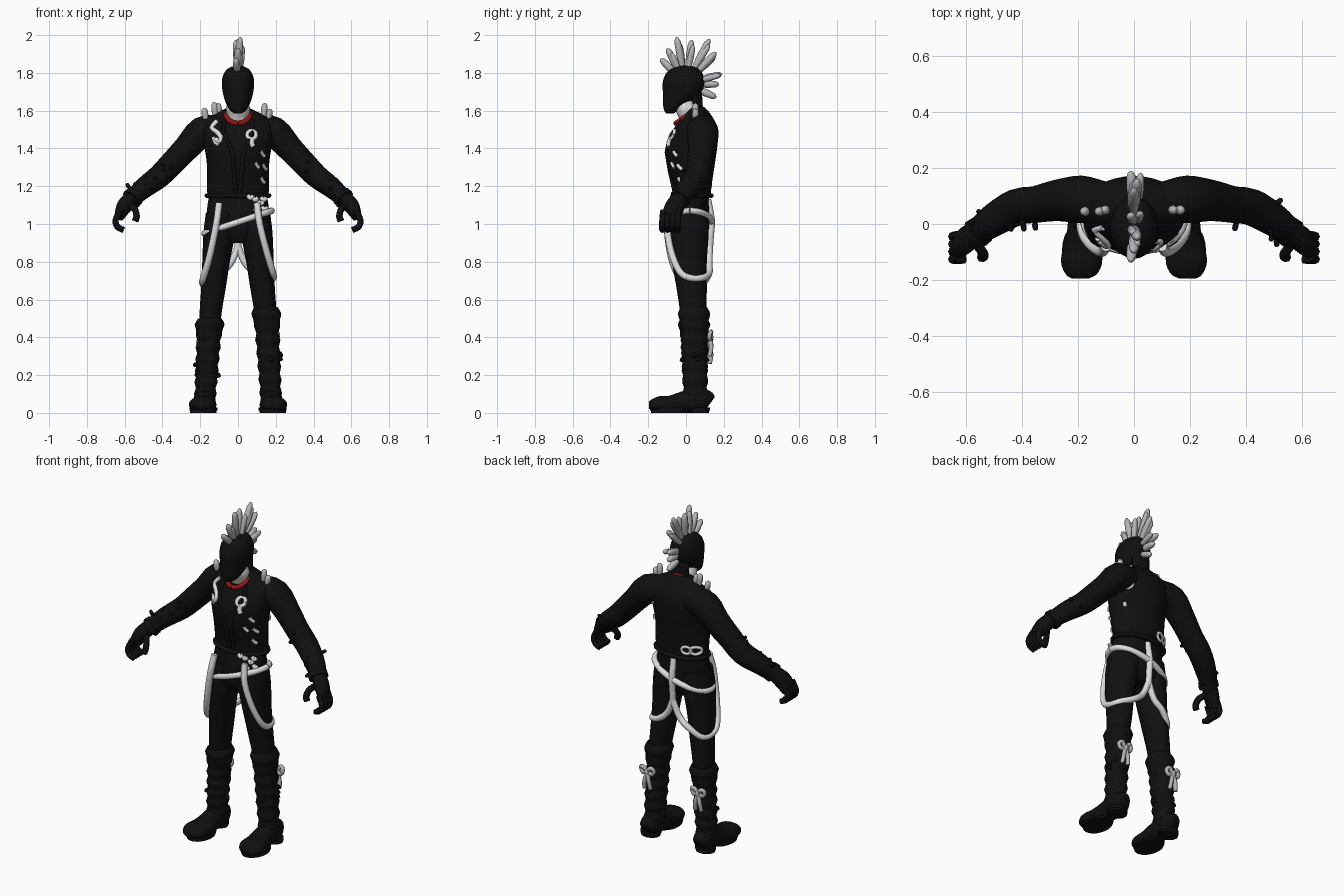
import bpy, bmesh, math, random
from mathutils import Vector
from mathutils.bvhtree import BVHTree

random.seed(4)
if "Cube" in bpy.data.objects:
    bpy.data.objects.remove(bpy.data.objects["Cube"])


def material(name, r, g, b):
    m = bpy.data.materials.new(name)
    m.use_nodes = True
    m.diffuse_color = (r, g, b, 1)
    bsdf = next(n for n in m.node_tree.nodes if n.type == "BSDF_PRINCIPLED")
    bsdf.inputs["Base Color"].default_value = (r, g, b, 1)
    bsdf.inputs["Roughness"].default_value = 0.8
    return m


BLACK = material("black cloth", 0.005, 0.005, 0.005)
WHITE = material("white strap", 0.72, 0.73, 0.73)
GREY = material("grey spike", 0.45, 0.46, 0.47)
RED = material("dark red", 0.3, 0.008, 0.008)


def smooth_path(rings, steps):
    """Catmull-Rom through (x, y, z, ru, rv) rows."""
    p = [Vector(r) for r in rings]
    p = [p[0] * 2 - p[1]] + p + [p[-1] * 2 - p[-2]]
    out = []
    for i in range(1, len(p) - 2):
        a, b, c, d = p[i - 1:i + 3]
        for k in range(steps):
            t = k / steps
            out.append((b * 2 + (c - a) * t + (a * 2 - b * 5 + c * 4 - d) * t * t
                        + (b * 3 - a - c * 3 + d) * t ** 3) * 0.5)
    return out + [p[-2]]


def sweep(name, rings, mat, segs=12, steps=3, side=1, upright=False, floor=False):
    """Skin elliptical rings along a path; side=-1 mirrors in x."""
    rows = [tuple(r) if len(r) == 5 else tuple(r) + (r[3],) for r in rings]
    rows = smooth_path(rows, steps)
    mid = [Vector(r[:3]) for r in rows]
    bm = bmesh.new()
    loops, u = [], Vector((1, 0, 0))
    for i, r in enumerate(rows):
        t = (mid[min(i + 1, len(mid) - 1)] - mid[max(i - 1, 0)]).normalized()
        if upright:
            t = Vector((0, 0, 1))
        if abs(u.dot(t)) > 0.99:
            u = Vector((0, 1, 0))
        u = (u - t * u.dot(t)).normalized()
        v = t.cross(u)
        ring = []
        for k in range(segs):
            a = math.tau * k / segs
            co = mid[i] + u * (max(r[3], 0.001) * math.cos(a)) + v * (max(r[4], 0.001) * math.sin(a))
            ring.append(bm.verts.new((co.x * side, co.y, max(co.z, 0) if floor else co.z)))
        loops.append(ring)
    for a, b in zip(loops, loops[1:]):
        for k in range(segs):
            bm.faces.new((a[k], a[k - 1], b[k - 1], b[k]))
    bm.faces.new(loops[0])
    bm.faces.new(loops[-1])
    bmesh.ops.recalc_face_normals(bm, faces=bm.faces)
    me = bpy.data.meshes.new(name)
    bm.to_mesh(me)
    bm.free()
    me.materials.append(mat)
    me.polygons.foreach_set("use_smooth", [True] * len(me.polygons))
    me.set_sharp_from_angle(angle=math.radians(50))
    ob = bpy.data.objects.new(name, me)
    bpy.context.collection.objects.link(ob)
    return ob


def tube(name, pts, r, mat, **kw):
    return sweep(name, [tuple(p) + (r,) for p in pts], mat, **kw)


def spike(name, base, tip, r, mat, segs=8):
    """Blunt, slightly swollen spike."""
    a, b = Vector(base), Vector(tip)
    rows = [tuple(a.lerp(b, f)) + (r * w,) for f, w in
            ((0, 0.7), (0.5, 1), (0.85, 0.85), (0.96, 0.5), (1, 0.1))]
    return sweep(name, rows, mat, segs=segs, steps=1)


def loop_points(cx, cz, rx, rz, n=10):
    return [(cx + rx * math.cos(math.tau * k / n), cz + rz * math.sin(math.tau * k / n))
            for k in range(n + 1)]


# Head and neck
sweep("head", [(0, -.085, 1.585, .02), (0, -.075, 1.605, .045, .042), (0, -.047, 1.645, .066, .075),
               (0, -.022, 1.69, .079, .1), (0, -.012, 1.745, .086, .112), (0, -.01, 1.79, .078, .1),
               (0, -.005, 1.822, .055, .073), (0, 0, 1.84, .015, .02)], BLACK, segs=24, upright=True)
sweep("neck", [(0, .04, 1.5, .055), (0, .018, 1.56, .055), (0, .002, 1.61, .064, .06),
               (0, -.005, 1.65, .05)], WHITE, segs=20, upright=True)
sweep("nape", [(0, .06, 1.56, .055, .03), (0, .055, 1.7, .06, .03)], BLACK, upright=True)
tube("red_collar", [(.064 * math.sin(a), .012 - .066 * math.cos(a), 1.578 - .045 * math.cos(a))
                    for a in [math.tau * k / 16 for k in range(17)]], .013, RED, steps=1)

# Mohawk fan
tips = [(-.135, 1.875), (-.1, 1.93), (-.05, 1.99), (.03, 1.975), (.125, 1.98),
        (.16, 1.91), (.19, 1.795), (.175, 1.74), (.16, 1.67)]
for i, (y, z) in enumerate(tips):
    x = .012 * (i % 3 - 1)
    spike("mohawk_spike", (0, y * .3, 1.74 + (z - 1.74) * .3), (x, y, z), .02, GREY)
    if 0 < i < 7:
        spike("mohawk_side_spike", (-x, y * .3, 1.74 + (z - 1.74) * .3),
              (.012 - x, y * .9 + .012, 1.74 + (z - 1.74) * .88), .017, GREY)

# Jacket, hem and lapels
jacket = sweep("jacket", [(0, .035, 1.14, .16, .095), (0, .035, 1.2, .165, .1), (0, .028, 1.32, .165, .125),
                          (0, .032, 1.42, .18, .135), (0, .052, 1.5, .19, .118), (0, .062, 1.555, .175, .085),
                          (0, .058, 1.595, .1, .062), (0, .05, 1.62, .05, .045)],
               BLACK, segs=32, upright=True)
tube("jacket_hem", [(.165 * math.cos(a), .035 + .1 * math.sin(a), 1.15)
                    for a in [math.tau * k / 20 for k in range(21)]], .012, BLACK, steps=1)
surface = BVHTree.FromPolygons([v.co.copy() for v in jacket.data.vertices],
                               [tuple(p.vertices) for p in jacket.data.polygons])


def on_jacket(x, z, facing):
    hit = surface.ray_cast(Vector((x, facing, z)), Vector((0, -facing, 0)))[0]
    return hit if hit else Vector((x, .035, z))


def patch(name, pts, r=.009, facing=-1, mat=WHITE):
    tube(name, [on_jacket(x, z, facing) for x, z in pts], r, mat, segs=8, steps=2)


for s in (-1, 1):
    patch("lapel", [(s * .07, 1.55), (s * .075, 1.48), (s * .03, 1.38), (s * .012, 1.17)], .011, mat=BLACK)

# Painted motifs on the jacket
patch("chest_curl", [(-.11, 1.545), (-.14, 1.51), (-.115, 1.49), (-.09, 1.46), (-.1, 1.435), (-.12, 1.45)], .013)
patch("chest_curl_end", [(-.13, 1.46), (-.12, 1.43), (-.1, 1.42)], .01)
patch("chest_ring", loop_points(.072, 1.472, .024, .022), .011)
patch("chest_stem", [(.075, 1.45), (.072, 1.43), (.08, 1.41)], .014)
for x, z in ((.13, 1.37), (.14, 1.3), (.13, 1.23), (.1, 1.31)):
    patch("chest_badge", [(x - .008, z + .015), (x, z), (x + .01, z - .012)], .01)
for z in (1.5, 1.45):
    patch("back_upper_ring", loop_points(.145, z, .022, .024), .009, 1)
patch("back_badge", [(.145, 1.345), (.14, 1.32)], .011, 1)
for x in (-.13, -.085):
    patch("back_lower_ring", loop_points(x, 1.2, .025, .022), .009, 1)

# Shoulder spikes
for x, y, z, h in ((-.17, .045, 1.55, .065), (-.12, .045, 1.57, .075), (-.1, .05, 1.57, .07),
                   (.135, .05, 1.56, .08), (.16, .05, 1.55, .06)):
    spike("shoulder_spike", (x, y, z), (x * 1.06, y, z + h), .018, GREY)

# Hips
sweep("hips", [(0, .02, .9, .08, .07), (0, .02, .96, .15, .1), (0, .022, 1.06, .165, .1),
               (0, .03, 1.17, .15, .09)], BLACK, segs=28, upright=True)

for s in (-1, 1):
    # Arms and hands
    arm = [(.1, .08, 1.5, .07, .08), (.19, .088, 1.487, .085, .082), (.27, .085, 1.405, .075, .07),
           (.35, .07, 1.32, .066), (.42, .06, 1.25, .066, .062), (.5, .015, 1.19, .06, .055),
           (.57, -.035, 1.125, .046, .044)]
    sweep("arm", arm, BLACK, segs=18, side=s)
    for row in arm[3:6]:
        for k in range(4):
            d = Vector((random.uniform(-.3, .6), random.uniform(-1, 1), random.uniform(-.2, 1))).normalized()
            c = Vector(row[:3]) + Vector((random.uniform(0, .06), -.02, -.04))
            a, b = c + d * .04, c + d * .078
            spike("sleeve_stud", (a.x * s, a.y, a.z), (b.x * s, b.y, b.z), .011, BLACK, 6)
    sweep("cuff", [(.545, -.02, 1.15, .054), (.565, -.035, 1.13, .056)], BLACK, side=s)
    sweep("palm", [(.57, -.035, 1.13, .042, .045), (.605, -.06, 1.09, .04, .052),
                   (.63, -.08, 1.04, .025, .05)], BLACK, side=s)
    for k in range(4):
        y = -.04 - .027 * k
        tube("finger", [(.625, y, 1.07), (.648, y - .004, 1.02), (.638, y - .006, .985), (.605, y - .004, .968)],
             .0165, BLACK, segs=8, side=s)
    tube("thumb", [(.575, -.06, 1.1), (.545, -.095, 1.075), (.537, -.115, 1.04), (.545, -.118, 1.015)],
         .018, BLACK, segs=8, side=s)

    # Trouser legs
    sweep("trouser_leg", [(.08, .018, 1.06, .09, .1), (.098, .015, .95, .085, .105),
                          (.116, .018, .8, .073, .092), (.13, .03, .66, .065, .08),
                          (.142, .037, .56, .06, .072), (.15, .042, .46, .055, .065)],
          BLACK, segs=20, side=s, upright=True)

    # Boots with folded shafts
    rows, top = [], .5 if s < 0 else .56
    for k in range(15):
        f = k / 14
        w = .065 - .012 * f + (.006 if k % 2 else -.003) + (.009 if k in (1, 2) else 0)
        rows.append((.148 + .027 * f, .042 + .008 * f, top + (.07 - top) * f, w, w + .008))
    sweep("boot_shaft", rows, BLACK, segs=18, steps=2, side=s, upright=True)
    for k in range(7):
        a, z = random.uniform(0, math.tau), random.uniform(.12, .5)
        p = Vector((.165 * s + .05 * math.cos(a), .045 + .055 * math.sin(a), z))
        spike("boot_buckle", p, p + Vector((.022 * math.cos(a), .022 * math.sin(a), .01)), .014, BLACK, 6)
    sweep("boot_foot", [(.19, -.195, .042, .03, .02), (.19, -.18, .042, .055, .03), (.188, -.14, .044, .073, .045),
                        (.183, -.08, .045, .069, .047), (.178, -.02, .055, .06, .058), (.177, .06, .065, .058, .07),
                        (.177, .11, .06, .05, .06), (.177, .128, .05, .03, .04)], BLACK, segs=18, side=s, floor=True)
    for y, ry, w in ((-.09, .1, .074), (.075, .052, .06)):
        sweep("boot_sole", [(.183, y, .012, w, ry), (.183, y, .028, w, ry)], BLACK, segs=24, steps=1,
              side=s, upright=True)
        sweep("boot_tread", [(.183, y, 0, w - .004, ry - .004), (.183, y, .014, w - .004, ry - .004)], BLACK,
              segs=24, steps=1, side=s, upright=True)

    # Hanging strap around the thigh
    low = -.03 if s < 0 else 0
    tube("thigh_strap", [(.1, -.08, 1.11), (.115, -.1, 1.0), (.15, -.08, .86 + low), (.182, -.035, .75 + low),
                         (.187, .02, .715 + low), (.165, .085, .715 + low), (.1, .122, .74), (.04, .122, .79),
                         (0, .125, .88)], .018, WHITE, side=s, steps=4)

    # Bow on the back of each boot
    bx, by, bz = .17 * s, .125, .4 if s > 0 else .36
    for d in (-1, 1):
        tube("bow_loop", [(bx, by, bz), (bx + d * .025, by + .008, bz + .03), (bx + d * .042, by, bz + .015),
                          (bx + d * .03, by, bz - .01), (bx, by, bz)], .012, GREY, segs=8)
        tube("bow_tail", [(bx, by, bz), (bx + d * .014, by + .008, bz - .05), (bx + d * .02, by, bz - .1)],
             .012, GREY, segs=8)
    spike("bow_knot", (bx, by, bz - .02), (bx, by + .004, bz + .022), .018, GREY)

# Slanted belt, rear strap and hip badges
tube("slanted_belt", [(.178 * math.cos(a), .02 + .115 * math.sin(a), 1.01 + .06 * math.cos(a))
                      for a in [math.tau * k / 20 for k in range(21)]], .017, WHITE, steps=2)
tube("rear_strap", [(0, .115, 1.13), (0, .135, 1.02), (0, .13, .94), (0, .125, .87)], .018, WHITE)
for x, z in ((.065, 1.14), (.09, 1.13), (.12, 1.11), (.14, 1.08), (.1, 1.07), (.135, 1.13)):
    y = .025 - .1 * math.sqrt(1 - (x / .172) ** 2)
    tube("hip_badge", [(x - .012, y, z + .01), (x, y - .004, z - .004), (x + .012, y + .006, z + .006)],
         .012, WHITE, segs=8)
